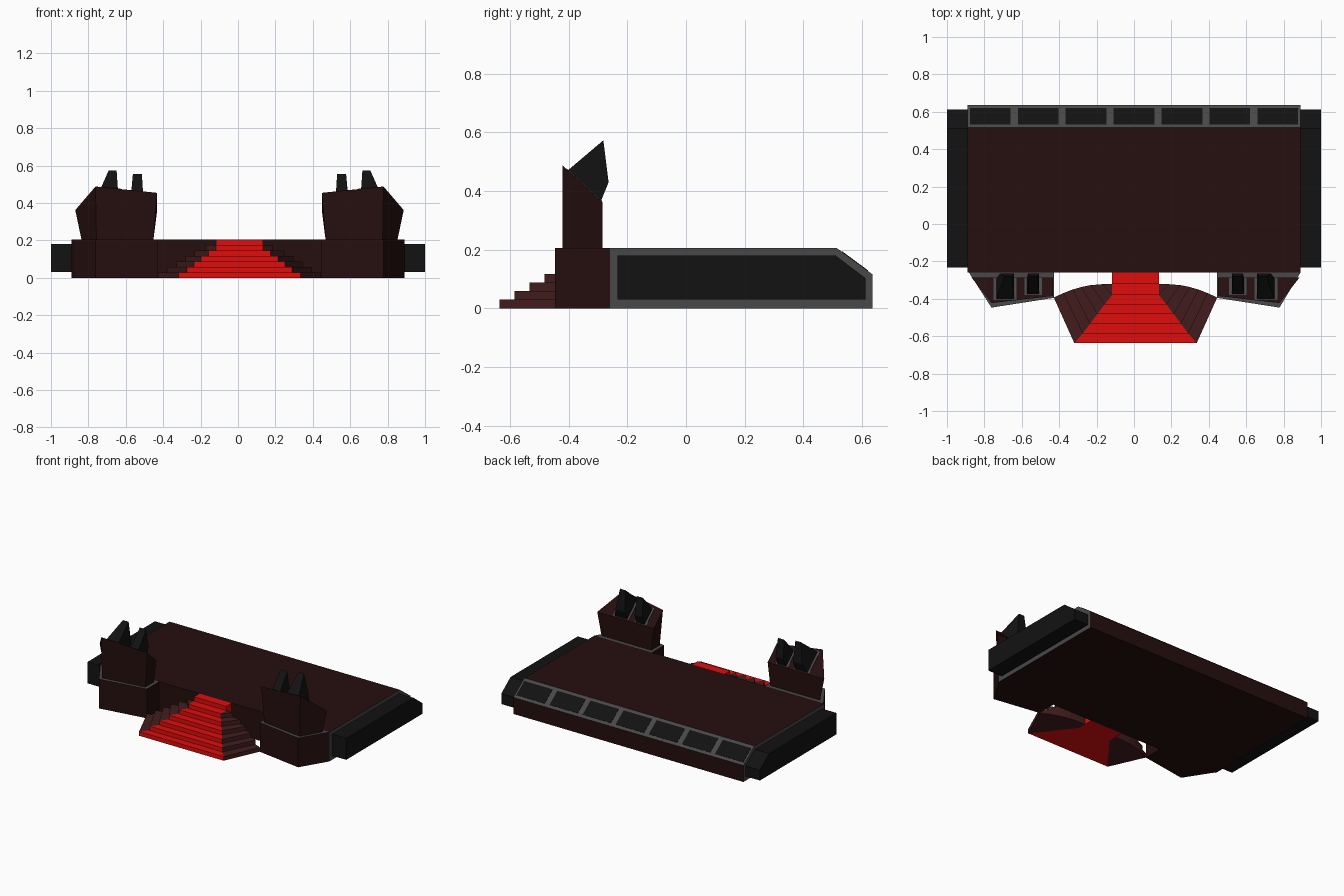
import bpy, bmesh
from mathutils import Vector

if "Cube" in bpy.data.objects:
    bpy.data.objects.remove(bpy.data.objects["Cube"])


def material(name, r, g, b):
    m = bpy.data.materials.new(name)
    m.diffuse_color = (r, g, b, 1)
    m.use_nodes = True
    m.node_tree.nodes["Principled BSDF"].inputs["Base Color"].default_value = m.diffuse_color
    return m


BROWN = material("dark_brown", 0.019, 0.0045, 0.0045)
STEP = material("step_brown", 0.055, 0.012, 0.012)
RED = material("red", 0.74, 0.004, 0.004)
GREY = material("trim_grey", 0.065, 0.065, 0.065)
BLACK = material("black", 0.006, 0.006, 0.006)


def loft(name, lower, upper, mat, trim=None, is_trim=None):
    """Closed solid between two matching loops; chosen faces get a trim material."""
    bm = bmesh.new()
    a = [bm.verts.new(p) for p in lower]
    b = [bm.verts.new(p) for p in upper]
    n = len(a)
    bm.faces.new(a)
    bm.faces.new(b)
    for i in range(n):
        j = (i + 1) % n
        bm.faces.new((a[i], a[j], b[j], b[i]))
    bmesh.ops.recalc_face_normals(bm, faces=bm.faces)
    bm.normal_update()
    me = bpy.data.meshes.new(name)
    me.materials.append(mat)
    if trim:
        me.materials.append(trim)
        for f in bm.faces:
            f.material_index = int(is_trim(f.normal))
    bm.to_mesh(me)
    bm.free()
    ob = bpy.data.objects.new(name, me)
    bpy.context.collection.objects.link(ob)
    return ob


def prism_z(name, pts, z0, z1, mat, **kw):
    return loft(name, [(x, y, z0) for x, y in pts], [(x, y, z1) for x, y in pts], mat, **kw)


def prism_x(name, pts, x0, x1, mat, **kw):
    return loft(name, [(x0, y, z) for y, z in pts], [(x1, y, z) for y, z in pts], mat, **kw)


TOP = 0.205
CX = 0.008  # centre line of the front parts

# Deck with chamfered rear edge; grey sides and chamfer
prism_x("deck", [(-0.26, 0), (0.637, 0), (0.637, 0.115), (0.515, TOP), (-0.26, TOP)],
        -0.89, 0.89, BROWN, trim=GREY,
        is_trim=lambda n: abs(n.x) > 0.9 or (n.y > 0.3 and n.z > 0.3))

# Side pods
pod = [(-0.233, 0.03), (0.612, 0.03), (0.612, 0.103), (0.51, 0.18), (-0.233, 0.18)]
for s, side in ((1, "right"), (-1, "left")):
    prism_x("side_pod_" + side, pod, s * 0.885, s, BLACK)

# Seven dark panels on the rear chamfer
p0, p1 = Vector((0.515, TOP)), Vector((0.637, 0.115))
d = p1 - p0
nrm = Vector((-d.y, d.x)).normalized()
q0, q1 = p0 + d * 0.14, p0 + d * 0.86
section = [q0 - nrm * 0.01, q1 - nrm * 0.01, q1 + nrm * 0.002, q0 + nrm * 0.002]
for i in range(7):
    c = (i - 3) * 0.256
    prism_x("rear_panel", [tuple(p) for p in section], c - 0.109, c + 0.109, BLACK)

# Stairs: red centre flight with fanned brown flanks
front = [(0.327, -0.637), (0.282, -0.585), (0.243, -0.534), (0.205, -0.482),
         (0.165, -0.43), (0.125, -0.379), (0.125, -0.32)]
back = [(0.437, -0.393), (0.387, -0.37), (0.338, -0.351), (0.29, -0.337),
        (0.24, -0.327), (0.18, -0.322)]
h = TOP / 7
for i in range(7):
    half = front[i:] + [(0.125, -0.26)]
    loop = [(CX + x, y) for x, y in half] + [(CX - x, y) for x, y in reversed(half)]
    prism_z("stair_step", loop, i * h, (i + 1) * h, RED)
    if i < 6:
        flank = front[i:] + back[i:][::-1]
        for s in (1, -1):
            prism_z("stair_flank", [(CX + s * x, y) for x, y in flank],
                    i * h, (i + 1) * h, STEP)


def slope(y, lift=0.0):
    """Height of the towers' back-sloping roof."""
    return 0.362 + (-0.285 - y) * 0.92 + lift


for s, side in ((1, "right"), (-1, "left")):
    def X(x):
        return max(-0.89, min(0.89, CX + s * x))

    # Tower plinth with grey ledge
    plinth = [(0.89, -0.26), (0.77, -0.447), (0.437, -0.395), (0.437, -0.26)]
    prism_z("plinth_" + side, [(X(x), y) for x, y in plinth], 0, TOP, BROWN,
            trim=GREY, is_trim=lambda n: n.z > 0.9)

    # Tower flaring outward to a sloped roof
    low = [(0.845, -0.285), (0.765, -0.422), (0.46, -0.378), (0.46, -0.285)]
    high = [(0.878, -0.285), (0.77, -0.422), (0.44, -0.385), (0.44, -0.285)]
    loft("tower_" + side, [(X(x), y, TOP) for x, y in low],
         [(X(x), y, slope(y)) for x, y in high], BROWN)

    # Roof fins, each standing on a grey frame
    for x0, x1, t0, t1, yf, zt in ((0.515, 0.58, 0.522, 0.57, -0.375, 0.556),
                                   (0.65, 0.745, 0.657, 0.7, -0.403, 0.573)):
        a, b = x0 - 0.014, x1 + 0.014
        rect = [(a, yf - 0.004), (b, yf - 0.004), (b, -0.287), (a, -0.287)]
        loft("fin_frame_" + side, [(X(x), y, slope(y, -0.01)) for x, y in rect],
             [(X(x), y, slope(y, 0.003)) for x, y in rect], GREY)
        prof = [(yf, slope(yf)), (-0.29, 0.366), (-0.264, 0.43), (-0.282, zt)]
        inner = [x0, x0, x0, t0]
        outer = [x1, x1, (x1 + t1) / 2, t1]
        loft("fin_" + side, [(X(x), y, z) for x, (y, z) in zip(inner, prof)],
             [(X(x), y, z) for x, (y, z) in zip(outer, prof)], BLACK)
